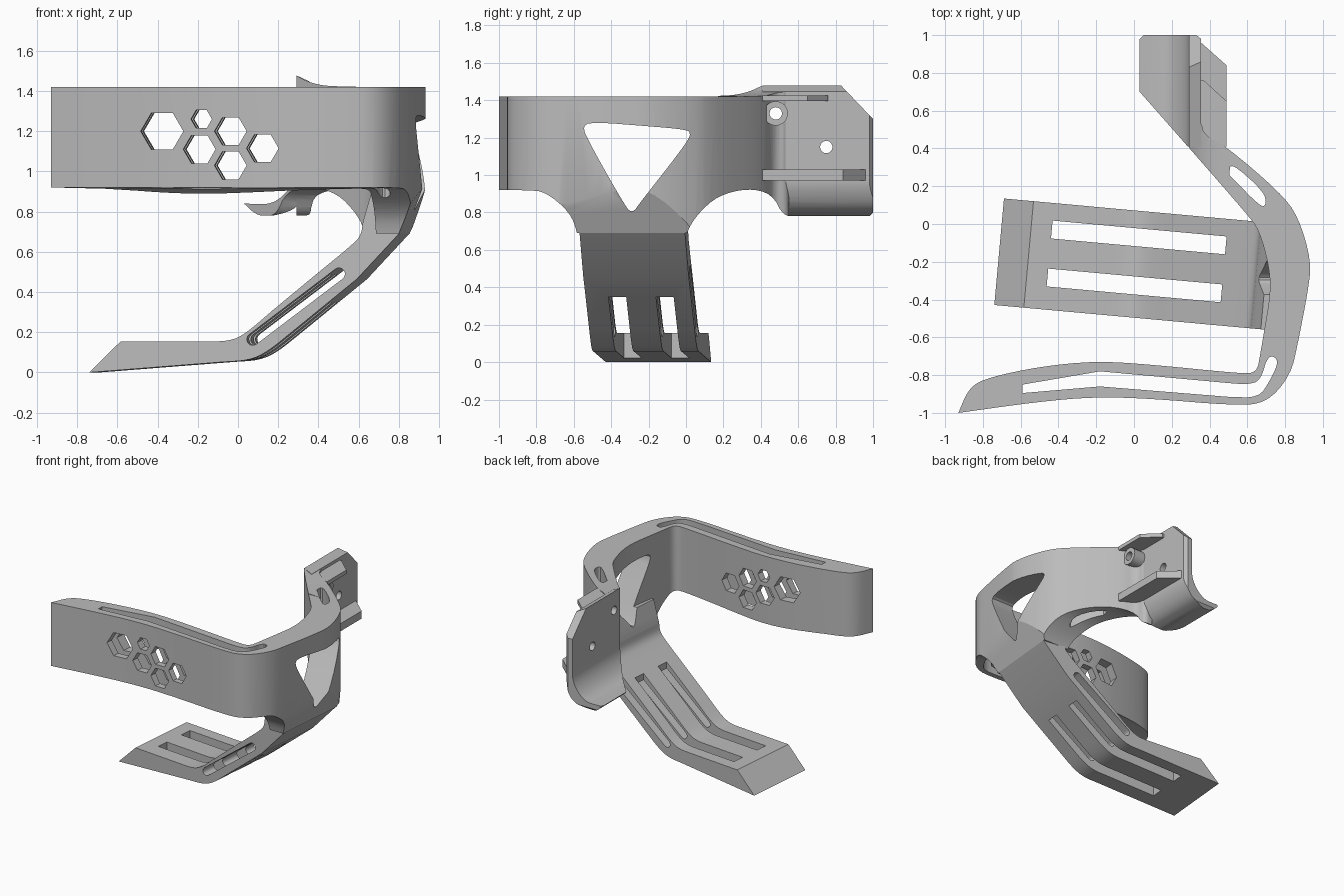
import bpy, bmesh, math
from mathutils import Matrix, Vector

cube = bpy.data.objects.get("Cube")
if cube:
    bpy.data.objects.remove(cube, do_unlink=True)

grey = bpy.data.materials.new("plain_grey")
grey.use_nodes = True
grey.diffuse_color = (0.5, 0.5, 0.5, 1)
grey.node_tree.nodes["Principled BSDF"].inputs["Base Color"].default_value = (0.5, 0.5, 0.5, 1)

# The leg runs slightly askew, in its own turned frame
LEG = Matrix.Translation((0, -0.212, 0)) @ Matrix.Rotation(math.radians(-5.2), 4, 'Z')


def soft(pts, times=2):
    """Round a run of points by corner cutting, keeping both ends."""
    for _ in range(times):
        out = [pts[0]]
        for (a, b), (c, d) in zip(pts, pts[1:]):
            out += [(a * .75 + c * .25, b * .75 + d * .25), (a * .25 + c * .75, b * .25 + d * .75)]
        pts = out + [pts[-1]]
    return pts


def prism(name, pts, axis, lo, hi, matrix=None):
    """Extrude a flat outline along x, y or z."""
    place = {'x': lambda a, b, h: (h, a, b), 'y': lambda a, b, h: (a, h, b),
             'z': lambda a, b, h: (a, b, h)}[axis]
    bm = bmesh.new()
    ends = [[bm.verts.new(place(a, b, h)) for a, b in pts] for h in (lo, hi)]
    for ring in ends:
        bm.faces.new(ring)
    for i in range(len(pts)):
        j = (i + 1) % len(pts)
        bm.faces.new((ends[0][i], ends[0][j], ends[1][j], ends[1][i]))
    bmesh.ops.recalc_face_normals(bm, faces=bm.faces)
    if matrix:
        bm.transform(matrix)
    mesh = bpy.data.meshes.new(name)
    bm.to_mesh(mesh)
    bm.free()
    mesh.materials.append(grey)
    obj = bpy.data.objects.new(name, mesh)
    bpy.context.collection.objects.link(obj)
    return obj


def disc(a, b, r, n):
    return [(a + r * math.cos(k * math.tau / n), b + r * math.sin(k * math.tau / n)) for k in range(n)]


def combine(obj, tools, how='DIFFERENCE'):
    bpy.context.view_layer.objects.active = obj
    for tool in tools:
        mod = obj.modifiers.new("cut", 'BOOLEAN')
        mod.operation, mod.solver, mod.object = how, 'EXACT', tool
        bpy.ops.object.modifier_apply(modifier=mod.name)


# Band: plan outline of the long front strip, side wall and arm
inner = soft([(-.93, -1), (-.87, -.86), (-.76, -.81), (-.5, -.755), (-.2, -.725), (.1, -.745),
              (.55, -.79), (.65, -.79), (.67, -.68), (.69, -.56), (.725, -.35), (.71, -.2),
              (.66, -.03), (.6, .05), (.29, .405)])
outer = soft([(.29, .55), (.355, .55), (.37, .47), (.49, .41), (.77, .17), (.87, .04), (.94, -.2),
              (.92, -.36), (.87, -.62), (.83, -.8), (.7, -.95), (.52, -.96), (.1, -.925),
              (-.2, -.915), (-.5, -.94), (-.93, -1)])
band = prism("band", inner + outer[:-1], 'z', .69, 1.49)

# Side silhouette shared by the band and the mounting plate
side = (soft([(-1.1, .92), (-.85, .92), (-.75, .91), (-.62, .8), (-.58, .69), (-.57, .6)])
        + soft([(0, .6), (0, .69), (.06, .79), (.17, .89), (.33, .93), (.46, .9), (.52, .78), (.6, .78)])
        + [(.98, .78), (1, .8), (1, 1.3), (.83, 1.478), (.17, 1.478), (.17, 1.42), (-1.1, 1.42)])
side_shape = prism("side_shape", side, 'x', -1.3, 1.3)
combine(band, [side_shape], 'INTERSECT')

# Arm top sweeps up to the plate, wall foot leans in to the leg
arm_trim = prism("arm_trim", soft([(.28, 1.482), (.37, 1.435), (.5, 1.42), (1.1, 1.42)])
                 + [(1.1, 1.6), (.28, 1.6)], 'y', .1, .8)
foot_trim = prism("foot_trim", [(.83, .68), (.83, .69), (.935, .93), (1.3, .93), (1.3, .68)],
                  'y', -.6, .5, LEG)

# Openings in the band
strip_slot = prism("strip_slot", [(-.59, -.895), (-.18, -.86)]
                   + soft([(.5, -.915), (.66, -.92), (.72, -.83), (.77, -.72), (.71, -.69),
                           (.67, -.83), (.6, -.85), (.5, -.842)])
                   + [(-.18, -.78), (-.59, -.85)], 'z', .5, 1.6)
arm_slot = prism("arm_slot", soft([(.505, .26), (.51, .33), (.69, .17), (.7, .1), (.67, .09), (.505, .26)])[:-1],
                 'z', .5, 1.6)
window = prism("window", soft([(-.25, 1.265), (-.47, 1.282), (-.56, 1.27), (-.51, 1.16), (-.34, .86),
                               (-.29, .79), (-.24, .86), (-.02, 1.14), (.035, 1.23), (-.03, 1.247),
                               (-.25, 1.265)])[:-1], 'x', .5, 1.2)
hexes = []
for x, z, r in [(-.37, 1.2, .105), (-.175, 1.26, .052), (-.03, 1.2, .08),
                (-.185, 1.11, .08), (-.03, 1.03, .08), (.13, 1.115, .08)]:
    turn = Matrix.Translation((x, -.84, z)) @ Matrix.Rotation(math.radians(-5), 4, 'Z')
    hexes.append(prism("hex_cutter", disc(0, 0, r, 6), 'y', -.25, .25, turn))
bolts = [prism("bolt_cutter", disc(y, z, .033, 24), 'x', .2, .7) for y, z in [(.48, 1.33), (.75, 1.15)]]
combine(band, [arm_trim, foot_trim, strip_slot, arm_slot, window] + hexes + bolts[:1])

# Mounting plate: upright wall that curls into a lip
plate = prism("mounting_plate",
              [(.29, 1.478), (.355, 1.448)]
              + soft([(.355, 1.03), (.355, .93), (.3, .82), (.2, .782), (.1, .775), (.03, .84)])
              + soft([(.1, .838), (.17, .84), (.24, .89), (.29, .98), (.29, 1.08)]), 'y', .35, 1)
plate_plan = prism("plate_plan", [(.03, .7), (.03, .98), (.05, 1), (.33, 1), (.355, .98),
                                  (.36, .41), (.285, .41)], 'z', .5, 1.6)
combine(plate, [side_shape, plate_plan], 'INTERSECT')
combine(plate, bolts)

# Shelves and bolt boss on the plate's outer face
lower_shelf = prism("lower_shelf", [(.3, .41), (.49, .41), (.49, .84), (.355, .96), (.3, .96)], 'z', .97, 1.03)
upper_shelf = prism("upper_shelf", [(.32, .41), (.49, .41), (.49, .65), (.37, .76), (.32, .76)], 'z', 1.395, 1.425)
boss = prism("bolt_boss", disc(.48, 1.33, .065, 32), 'x', .32, .45)
combine(boss, bolts[:1])

# Leg: sloped strut ending in a wedge foot
leg = prism("leg", [(-.717, 0)] + soft([(-.05, .052), (.08, .06), (.17, .1), (.3, .205)])
            + [(.62, .465), (.83, .69), (.76, .92), (.70, .92), (.67, .82)]
            + soft([(.65, .75), (.64, .68), (.59, .63), (.4, .475)])
            + soft([(.2, .31), (.06, .19), (-.02, .155), (-.15, .155)]) + [(-.56, .155)],
            'y', -.283, .283, LEG)
slots = [prism("leg_slot", [(-.45, y), (.475, y), (.475, y + .095), (-.45, y + .095)], 'z', -.2, .8, LEG)
         for y in (.095, -.16)]
slope = Vector((.48, .36)).normalized()
path = []
for cx, cz, start in [(.1, .165, math.pi / 2), (.53, .49, -math.pi / 2)]:
    for k in range(9):
        t = start + k * math.pi / 8
        path.append((cx + .03 * (slope.x * math.cos(t) - slope.y * math.sin(t)),
                     cz + .03 * (slope.y * math.cos(t) + slope.x * math.sin(t))))
cross_slot = prism("cross_slot", path, 'y', -.5, .5, LEG)
combine(leg, slots + [cross_slot, window])

# Remove the cutters, then shade
for tool in [side_shape, arm_trim, foot_trim, strip_slot, arm_slot, window, plate_plan, cross_slot] + hexes + bolts + slots:
    bpy.data.objects.remove(tool, do_unlink=True)
for obj in (band, plate, lower_shelf, upper_shelf, boss, leg):
    bpy.ops.object.select_all(action='DESELECT')
    obj.select_set(True)
    bpy.context.view_layer.objects.active = obj
    bpy.ops.object.shade_smooth_by_angle(angle=math.radians(25))
